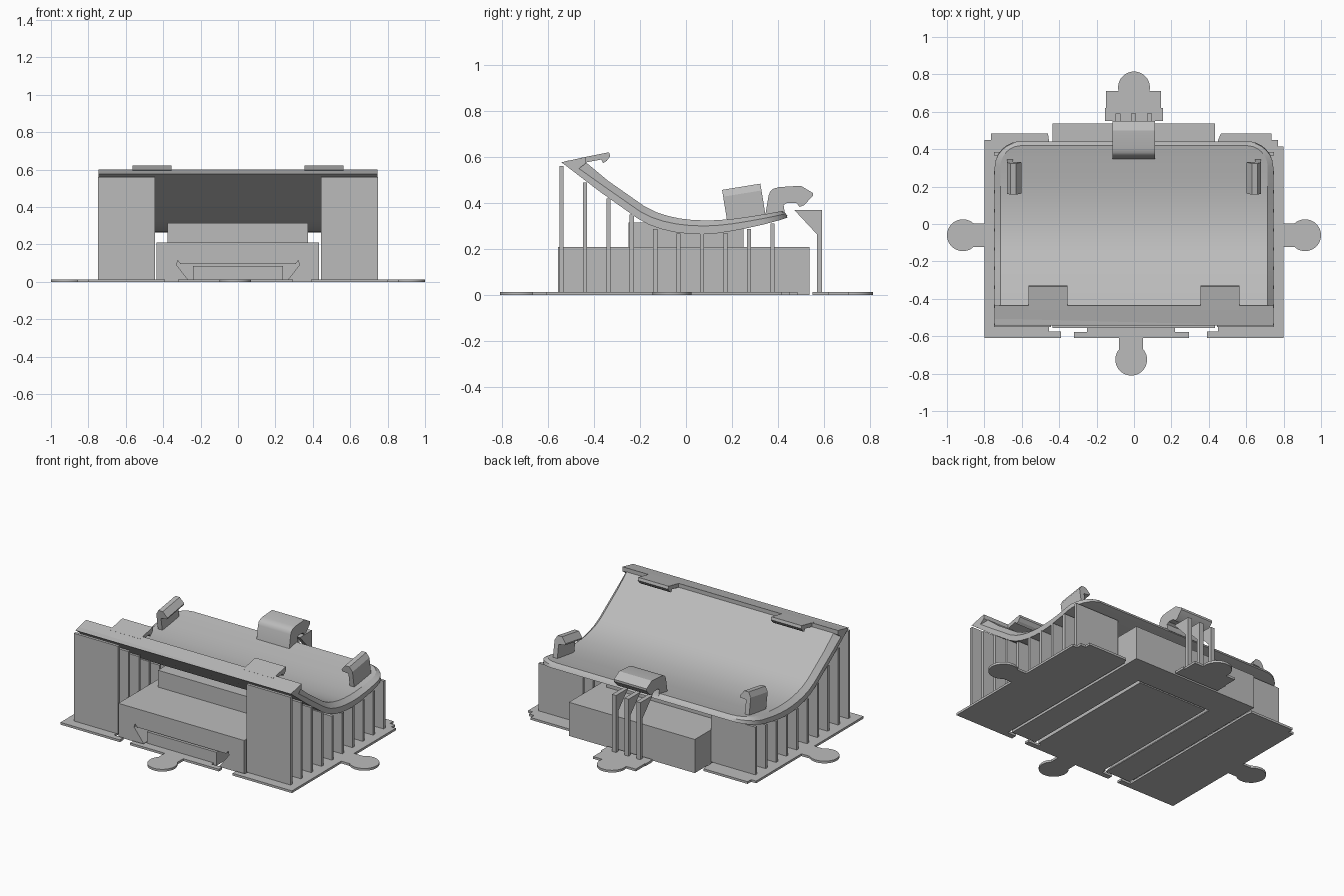
import bpy, bmesh, math
from mathutils import Vector

grey = bpy.data.materials.new("light_grey")
grey.diffuse_color = (0.5, 0.5, 0.5, 1)


def finish(name, bm, smooth=False):
    bmesh.ops.recalc_face_normals(bm, faces=bm.faces)
    me = bpy.data.meshes.new(name)
    bm.to_mesh(me)
    bm.free()
    me.materials.append(grey)
    ob = bpy.data.objects.new(name, me)
    bpy.context.collection.objects.link(ob)
    if smooth:
        bpy.ops.object.select_all(action='DESELECT')
        ob.select_set(True)
        bpy.context.view_layer.objects.active = ob
        bpy.ops.object.shade_smooth_by_angle(angle=math.radians(30))
    return ob


def prism(name, pts, a, b, origin, extrude, smooth=False):
    """Extrude a 2D outline, spanned by axes a and b, along a vector."""
    bm = bmesh.new()
    a, b, o = Vector(a), Vector(b), Vector(origin)
    f = bm.faces.new([bm.verts.new(o + a * p + b * q) for p, q in pts])
    r = bmesh.ops.extrude_face_region(bm, geom=[f])
    bmesh.ops.translate(bm, vec=Vector(extrude),
                        verts=[v for v in r['geom'] if isinstance(v, bmesh.types.BMVert)])
    return finish(name, bm, smooth)


X, Y, Z = (1, 0, 0), (0, 1, 0), (0, 0, 1)
T = 0.014  # raft thickness


def box(name, x0, x1, y0, y1, z0, z1):
    return prism(name, [(x0, y0), (x1, y0), (x1, y1), (x0, y1)], X, Y, (0, 0, z0), (0, 0, z1 - z0))


def along_x(name, pts, x0, x1, smooth=False):
    return prism(name, pts, Y, Z, (x0, 0, 0), (x1 - x0, 0, 0), smooth)


def ear(name, cx, cy, dx, dy, reach):
    """Round raft tab with a neck pointing back along (-dx, -dy)."""
    r, h = 0.085, 0.064
    t0 = math.asin(h / r)
    pts = [(-reach, -h)]
    pts += [(r * math.cos(t), r * math.sin(t)) for t in
            [-math.pi + t0 + i * 2 * (math.pi - t0) / 32 for i in range(33)]]
    pts += [(-reach, h)]
    prism(name, pts, (dx, dy, 0), (-dy, dx, 0), (cx, cy, 0), (0, 0, T), True)


# Raft pads
prism("raft_left", [(-0.8, -0.61), (-0.39, -0.61), (-0.39, -0.575), (-0.455, -0.575),
                    (-0.455, 0.45), (-0.46, 0.485), (-0.765, 0.485), (-0.765, 0.45), (-0.8, 0.45)],
      X, Y, (0, 0, 0), (0, 0, T))
prism("raft_right", [(0.8, -0.61), (0.39, -0.61), (0.39, -0.575), (0.45, -0.575),
                     (0.45, 0.45), (0.465, 0.485), (0.735, 0.485), (0.735, 0.45),
                     (0.77, 0.45), (0.77, 0.415), (0.8, 0.415)],
      X, Y, (0, 0, 0), (0, 0, T))
prism("raft_center", [(-0.32, -0.61), (0.295, -0.61), (0.295, -0.577), (0.22, -0.577), (0.22, -0.55),
                      (-0.25, -0.55), (-0.25, -0.577), (-0.32, -0.577)], X, Y, (0, 0, 0), (0, 0, T))
prism("raft_back", [(-0.155, 0.55), (0.155, 0.55), (0.155, 0.62), (0.145, 0.62),
                    (0.145, 0.71), (-0.15, 0.71), (-0.15, 0.62), (-0.155, 0.62)],
      X, Y, (0, 0, 0), (0, 0, T))
ear("ear_left", -0.915, -0.06, -1, 0, 0.12)
ear("ear_right", 0.915, -0.06, 1, 0, 0.12)
ear("ear_front", -0.015, -0.725, 0, -1, 0.12)
ear("ear_back", 0, 0.73, 0, 1, 0.08)

# Center block with a dovetail channel open at the front and bottom
block = box("center_block", -0.437, 0.433, -0.557, 0.537, 0, 0.21)
half = [(0.262, -0.02), (0.262, 0.005), (0.328, 0.09), (0.322, 0.115), (0.308, 0.095)]
cutter = prism("channel_cutter", half + [(-x, z) for x, z in reversed(half)],
               X, Z, (0, -0.6, 0), (0, 0.95, 0))
cutter.hide_render = True
cutter.hide_viewport = True
mod = block.modifiers.new("channel", 'BOOLEAN')
mod.operation, mod.object, mod.solver = 'DIFFERENCE', cutter, 'EXACT'
box("channel_support", -0.24, 0.24, -0.557, 0.34, 0, 0.085)
box("upper_block", -0.378, 0.375, -0.25, 0.25, 0.21, 0.315)

# Upright support plates on both sides
heights = [0.562, 0.49, 0.42, 0.35, 0.288, 0.268, 0.267, 0.27, 0.287, 0.312]
for i, h in enumerate(heights):
    y = -0.542 + i * 0.102
    for s, side in ((-1, "left"), (1, "right")):
        x0, x1 = sorted((s * 0.443, s * 0.749))
        box(f"support_plate_{side}_{i}", x0, x1, y - 0.009, y + 0.009, T, h)

# Curved tray: lofted sections of (bottom y, bottom z, top y, top z)
sections = [(-0.542, 0.578, -0.45, 0.59), (-0.375, 0.45, -0.34, 0.498), (-0.21, 0.333, -0.18, 0.386),
            (-0.16, 0.306, -0.13, 0.361), (-0.11, 0.288, -0.08, 0.345), (-0.05, 0.274, -0.03, 0.334),
            (0.01, 0.267, 0.02, 0.328), (0.07, 0.265, 0.08, 0.325), (0.13, 0.268, 0.13, 0.326),
            (0.2, 0.279, 0.2, 0.331), (0.25, 0.288, 0.25, 0.338), (0.305, 0.3, 0.305, 0.346),
            (0.34, 0.308, 0.335, 0.351), (0.37, 0.316, 0.36, 0.355), (0.4, 0.324, 0.385, 0.36),
            (0.42, 0.33, 0.402, 0.363), (0.435, 0.335, 0.414, 0.365), (0.442, 0.338, 0.42, 0.366)]


def half_width(y, w, end, r):
    d = y - (end - r)
    return w if d <= 0 else w - r + math.sqrt(max(r * r - d * d, 0))


bm = bmesh.new()
rings = []
for by, bz, ty, tz in sections:
    wo = half_width(by, 0.745, 0.443, 0.14)
    wi = half_width(ty, 0.715, 0.42, 0.115)
    ey, ez = by + (ty - by) * 0.3, bz + (tz - bz) * 0.6
    prof = [(-wo, by, bz), (wo, by, bz), (wo, ey, ez), (wi, ty, tz), (-wi, ty, tz), (-wo, ey, ez)]
    rings.append([bm.verts.new(p) for p in prof])
for r0, r1 in zip(rings, rings[1:]):
    for k in range(6):
        j = (k + 1) % 6
        bm.faces.new((r0[k], r0[j], r1[j], r1[k]))
bm.faces.new(rings[0])
bm.faces.new(rings[-1])
finish("tray", bm, True)

# Front lip and its two tabs
along_x("front_lip", [(-0.543, 0.578), (-0.435, 0.602), (-0.435, 0.575), (-0.48, 0.54)], -0.745, 0.745)
for s, side in ((-1, "left"), (1, "right")):
    x0, x1 = sorted((s * 0.355, s * 0.565))
    along_x(f"front_tab_{side}", [(-0.46, 0.597), (-0.335, 0.622), (-0.33, 0.605), (-0.345, 0.585),
                                  (-0.36, 0.574), (-0.37, 0.59), (-0.45, 0.575)], x0, x1)

# Hooked side clips, tilted with the tray
clip = [(0.648, -0.01), (0.678, -0.01), (0.678, 0.095), (0.66, 0.125), (0.63, 0.125),
        (0.602, 0.09), (0.605, 0.08), (0.648, 0.075)]
for s, side in ((-1, "left"), (1, "right")):
    prism(f"side_clip_{side}", clip, (s, 0, 0), (0, -0.16, 0.985), (0, 0.177, 0.335), (0, 0.167, 0.027))

# Back latch hook
along_x("back_latch", [(0.345, 0.345), (0.36, 0.435), (0.367, 0.452), (0.38, 0.463), (0.405, 0.47),
                       (0.5, 0.476), (0.552, 0.445), (0.552, 0.432), (0.515, 0.392), (0.495, 0.384),
                       (0.482, 0.4), (0.44, 0.402), (0.425, 0.392), (0.43, 0.36), (0.442, 0.345)],
        -0.114, 0.112, True)

# Three braced ribs under the latch
for i, x in enumerate((-0.085, -0.003, 0.083)):
    along_x(f"latch_rib_{i}", [(0.57, T), (0.592, T), (0.592, 0.37), (0.472, 0.37), (0.57, 0.265)],
            x - 0.014, x + 0.014)
